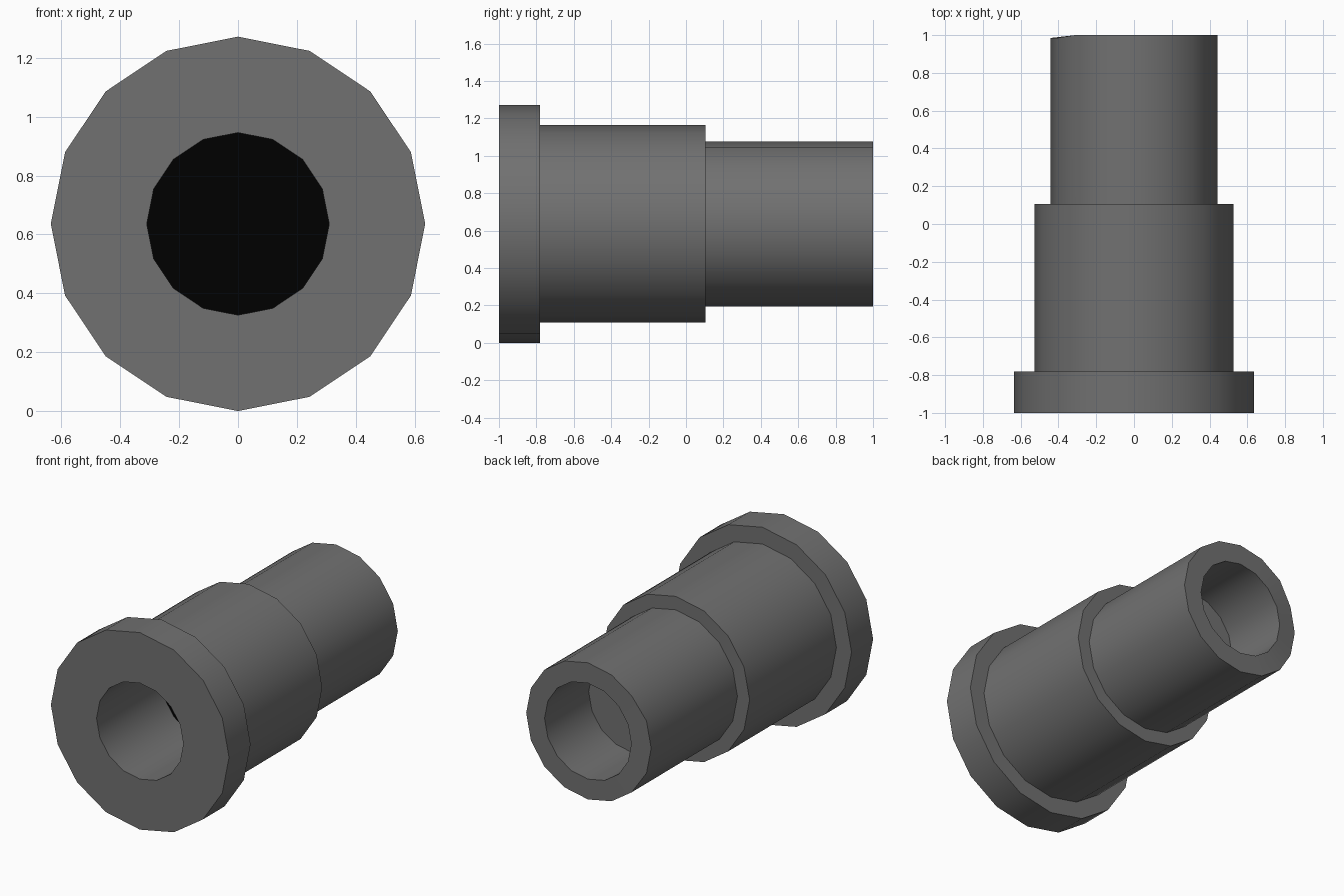
import bpy, bmesh, math

if "Cube" in bpy.data.objects:
    bpy.data.objects.remove(bpy.data.objects["Cube"])

SIDES = 16
R = 0.636          # flange radius, also the axis height

# (radius, y) outline from the front bore floor, round the outside, to the rear bore floor
PROFILE = [(0.31, -0.34), (0.31, -1.0), (R, -1.0), (R, -0.78),
           (0.528, -0.78), (0.528, 0.105), (0.441, 0.105), (0.441, 1.0),
           (0.31, 1.0), (0.31, 0.55)]


def ring(bm, radius, y):
    return [bm.verts.new((radius * math.sin(2 * math.pi * i / SIDES), y,
                          R + radius * math.cos(2 * math.pi * i / SIDES)))
            for i in range(SIDES)]


def finish(bm, name, color):
    mesh = bpy.data.meshes.new(name)
    bm.to_mesh(mesh)
    bm.free()
    obj = bpy.data.objects.new(name, mesh)
    bpy.context.collection.objects.link(obj)
    mat = bpy.data.materials.new(name + "_colour")
    mat.diffuse_color = color
    mat.use_nodes = True
    mat.node_tree.nodes["Principled BSDF"].inputs["Base Color"].default_value = mat.diffuse_color
    mesh.materials.append(mat)
    bpy.ops.object.select_all(action='DESELECT')
    obj.select_set(True)
    bpy.context.view_layer.objects.active = obj
    bpy.ops.object.shade_smooth_by_angle(angle=math.radians(30))
    return obj


# Stepped sleeve with flange and blind rear bore
bm = bmesh.new()
rings = [ring(bm, r, y) for r, y in PROFILE]
for a, b in zip(rings, rings[1:]):
    for i in range(SIDES):
        j = (i + 1) % SIDES
        bm.faces.new((a[i], b[i], b[j], a[j]))
bm.faces.new(rings[-1])
# slight dent in the left of the rear rim
for v in rings[7]:
    if v.co.x < -0.4:
        v.co.y = 0.985
# make sure the outside faces outwards
bmesh.ops.recalc_face_normals(bm, faces=bm.faces)
bm.normal_update()
probe = max(bm.faces, key=lambda f: f.calc_center_median().z)
if probe.normal.z < 0:
    bmesh.ops.reverse_faces(bm, faces=bm.faces)
finish(bm, "stepped_sleeve", (0.165, 0.165, 0.165, 1))

# Black floor of the front bore
bm = bmesh.new()
floor = bm.faces.new(ring(bm, 0.31, -0.34))
floor.normal_update()
if floor.normal.y > 0:
    floor.normal_flip()
finish(bm, "front_bore_floor", (0.0, 0.0, 0.0, 1))
